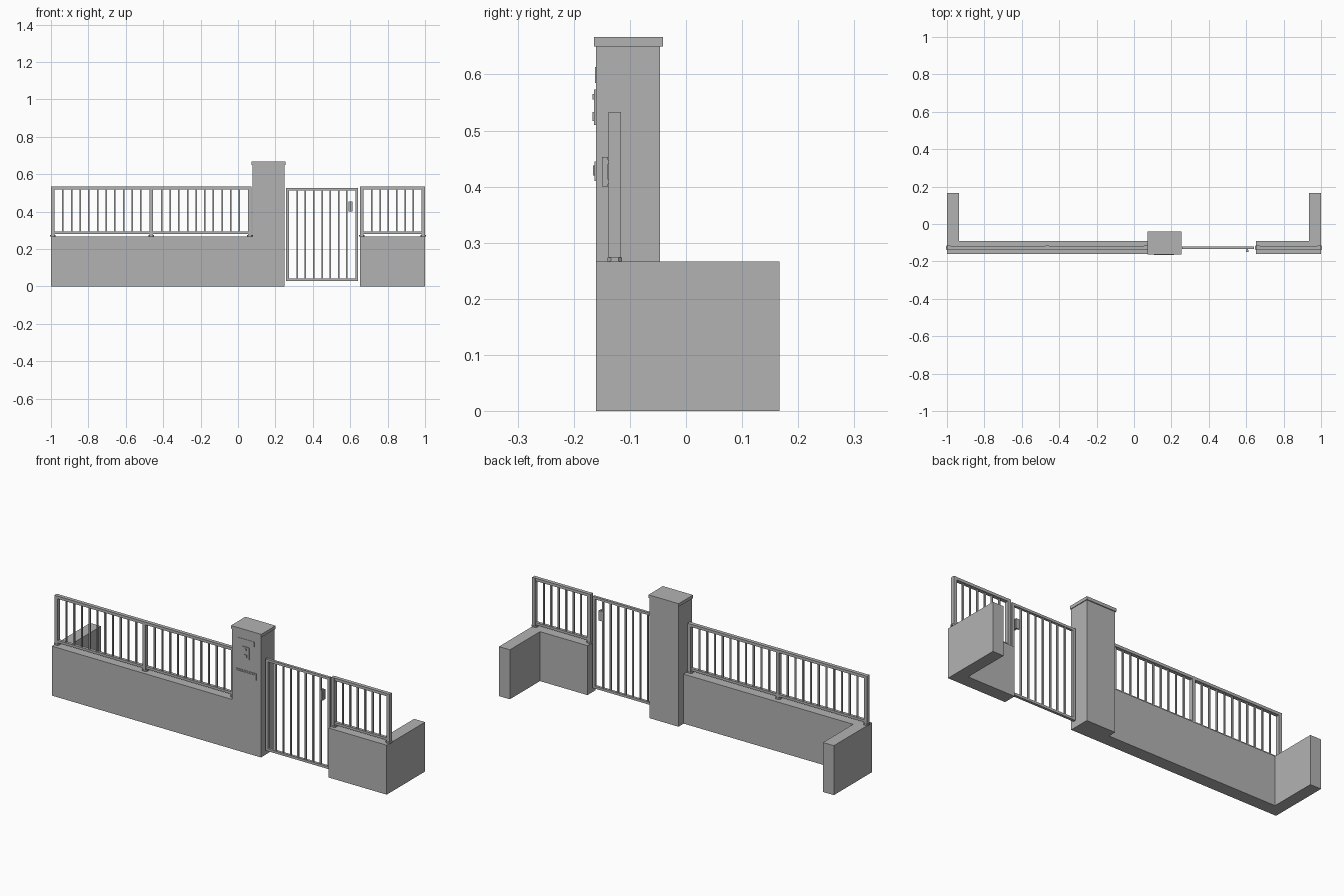
import bpy

cube = bpy.data.objects.get("Cube")
if cube:
    bpy.data.objects.remove(cube, do_unlink=True)

# One plain grey for everything
grey = bpy.data.materials.new("plain grey")
grey.use_nodes = True
colour = (0.45, 0.45, 0.45, 1)
grey.diffuse_color = colour
grey.node_tree.nodes["Principled BSDF"].inputs["Base Color"].default_value = colour


def build(name, verts, faces):
    mesh = bpy.data.meshes.new(name)
    mesh.from_pydata(verts, [], faces)
    mesh.materials.append(grey)
    obj = bpy.data.objects.new(name, mesh)
    bpy.context.collection.objects.link(obj)
    return obj


def prism(name, outline, z0, z1):
    """Extrude a counter-clockwise plan outline from z0 to z1."""
    n = len(outline)
    verts = [(x, y, z) for z in (z0, z1) for x, y in outline]
    faces = [tuple(reversed(range(n))), tuple(range(n, 2 * n))]
    faces += [(i, (i + 1) % n, (i + 1) % n + n, i + n) for i in range(n)]
    return build(name, verts, faces)


def box(name, x0, x1, y0, y1, z0, z1):
    return prism(name, [(x0, y0), (x1, y0), (x1, y1), (x0, y1)], z0, z1)


FRONT, BACK, REAR = -0.16, -0.09, 0.167
WALL_TOP = 0.267
MID = -0.127          # centre line of the railings

# Low walls, each with a return wing at its outer end
prism("long_wall", [(-1, FRONT), (0.077, FRONT), (0.077, BACK), (-0.935, BACK),
                    (-0.935, REAR), (-1, REAR)], 0, WALL_TOP)
prism("short_wall", [(0.652, FRONT), (1, FRONT), (1, REAR), (0.935, REAR),
                     (0.935, BACK), (0.652, BACK)], 0, WALL_TOP)

# Gate pillar with its cap
box("pillar", 0.077, 0.249, FRONT, -0.046, 0, 0.65)
box("pillar_cap", 0.073, 0.253, -0.164, -0.041, 0.65, 0.667)

# Fittings on the pillar front
box("name_plate", 0.11, 0.21, -0.162, FRONT, 0.585, 0.613)
box("intercom_panel", 0.138, 0.182, -0.164, FRONT, 0.51, 0.573)
box("intercom_camera", 0.154, 0.166, -0.167, -0.164, 0.555, 0.565)
box("intercom_button", 0.152, 0.168, -0.167, -0.164, 0.517, 0.533)
box("letter_slot", 0.1, 0.222, -0.163, FRONT, 0.41, 0.445)
box("letter_flap", 0.108, 0.214, -0.166, -0.163, 0.42, 0.438)


def bars(name, x0, x1, count, z0, z1):
    """Evenly spaced upright bars between x0 and x1."""
    step = (x1 - x0) / (count + 1)
    for i in range(count):
        x = x0 + step * (i + 1)
        box(f"{name}_bar", x - 0.004, x + 0.004, MID - 0.004, MID + 0.004, z0, z1)


def railing(name, x0, x1, count):
    box(f"{name}_top_rail", x0, x1, MID - 0.01, MID + 0.01, 0.518, 0.533)
    box(f"{name}_bottom_rail", x0, x1, MID - 0.008, MID + 0.008, 0.28, 0.293)
    bars(name, x0, x1, count, 0.293, 0.518)


def post(name, x):
    box(name, x - 0.009, x + 0.009, MID - 0.011, MID + 0.011, WALL_TOP, 0.533)
    foot = [(x - 0.015, MID - 0.007), (x - 0.009, MID - 0.013), (x + 0.009, MID - 0.013),
            (x + 0.015, MID - 0.007), (x + 0.015, MID + 0.007), (x + 0.009, MID + 0.013),
            (x - 0.009, MID + 0.013), (x - 0.015, MID + 0.007)]
    prism(f"{name}_foot", foot, WALL_TOP, 0.274)


# Railings on the walls
for x in (-0.991, -0.464, 0.063, 0.662, 0.991):
    post("railing_post", x)
railing("left_railing", -0.982, -0.473, 10)
railing("middle_railing", -0.455, 0.054, 10)
railing("right_railing", 0.671, 0.982, 6)

# Gate leaf: frame, bars and handle
G0, G1 = 0.257, 0.642
for x in (G0, G1 - 0.015):
    box("gate_stile", x, x + 0.015, MID - 0.007, MID + 0.007, 0.03, 0.525)
for z in (0.03, 0.512):
    box("gate_rail", G0 + 0.015, G1 - 0.015, MID - 0.007, MID + 0.007, z, z + 0.013)
bars("gate", G0 + 0.015, G1 - 0.015, 7, 0.043, 0.512)
box("gate_handle", 0.6, 0.611, -0.15, -0.139, 0.4, 0.453)
for z in (0.405, 0.44):
    box("handle_mount", 0.602, 0.609, -0.139, MID, z, z + 0.008)
box("handle_plate", 0.592, 0.612, -0.134, MID, 0.4, 0.453)
